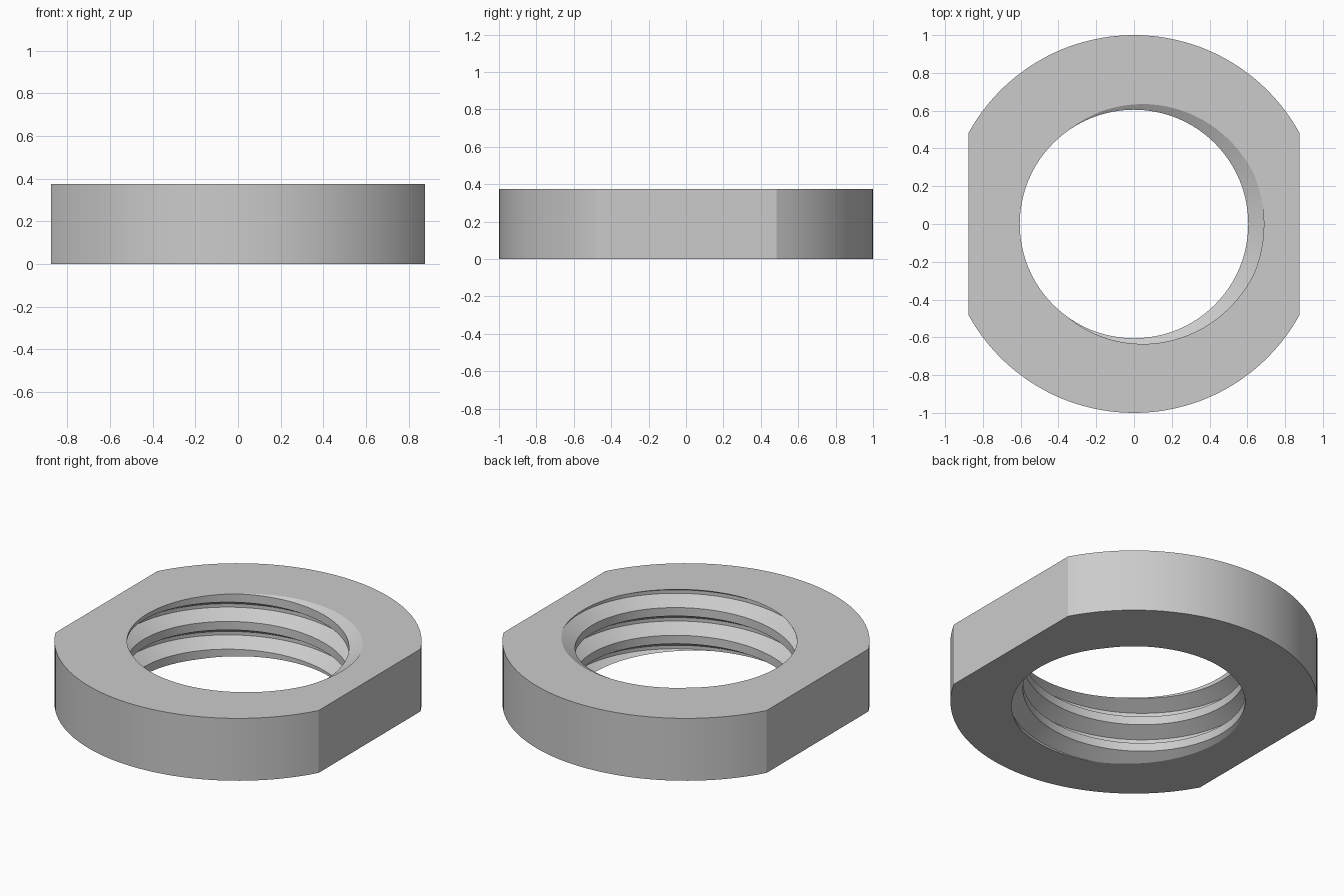
import bpy, bmesh, math
from mathutils import Vector

cube = bpy.data.objects.get("Cube")
if cube:
    bpy.data.objects.remove(cube, do_unlink=True)

HEIGHT = 0.375
FLAT_X = 0.875
PITCH = 1 / 6
MINOR, MAJOR = 0.605, 0.6875
STEPS = 96
TURNS = 6

steel = bpy.data.materials.new("grey_steel")
steel.use_nodes = True
grey = (0.6, 0.6, 0.6, 1)
steel.diffuse_color = grey
steel.node_tree.nodes["Principled BSDF"].inputs["Base Color"].default_value = grey


def make_object(name, bm):
    bmesh.ops.recalc_face_normals(bm, faces=bm.faces)
    mesh = bpy.data.meshes.new(name)
    bm.to_mesh(mesh)
    bm.free()
    mesh.materials.append(steel)
    obj = bpy.data.objects.new(name, mesh)
    bpy.context.collection.objects.link(obj)
    return obj


# Round blank with two flats
bm = bmesh.new()
start = math.acos(FLAT_X)
sweep = math.pi - 2 * start
arc = [start + sweep * i / 48 for i in range(49)]
angles = arc + [a + math.pi for a in arc]
base = bm.faces.new([bm.verts.new((math.cos(a), math.sin(a), 0)) for a in angles])
top = bmesh.ops.extrude_face_region(bm, geom=[base])["geom"]
bmesh.ops.translate(bm, vec=(0, 0, HEIGHT),
                    verts=[v for v in top if isinstance(v, bmesh.types.BMVert)])
nut = make_object("threaded_nut_body", bm)

# Right-handed threaded rod, used to cut the bore
bm = bmesh.new()
floor_half = PITCH / 16
mouth_half = floor_half + (MAJOR - MINOR) / math.sqrt(3)
profile = [(MINOR, -mouth_half), (MAJOR, -floor_half),
           (MAJOR, floor_half), (MINOR, mouth_half)]
last = STEPS * TURNS
rows = []
for i in range(last + 1):
    a = math.tau * i / STEPS
    z = HEIGHT + PITCH * (i / STEPS - 4)
    rows.append([bm.verts.new((r * math.cos(a), r * math.sin(a), z + dz))
                 for r, dz in profile])
for i in range(last):
    low, high = rows[i], rows[i + 1]
    for j in range(3):
        bm.faces.new((low[j], high[j], high[j + 1], low[j + 1]))
    if i + STEPS < last:
        bm.faces.new((low[3], high[3], rows[i + 1 + STEPS][0], rows[i + STEPS][0]))

# Close each end of the rod with a fan
bottom_loop = [r[0] for r in rows[STEPS::-1]] + rows[0][1:]
top_loop = [r[3] for r in rows[last - STEPS:]] + rows[last][2::-1]
for loop, z in ((bottom_loop, rows[0][0].co.z), (top_loop, rows[last][3].co.z)):
    hub = bm.verts.new((0, 0, z))
    for a, b in zip(loop, loop[1:] + loop[:1]):
        bm.faces.new((hub, a, b))
cutter = make_object("thread_cutter", bm)
cutter.hide_render = True

# Cut the thread, then smooth the curved walls only
mod = nut.modifiers.new("thread", 'BOOLEAN')
mod.operation = 'DIFFERENCE'
mod.solver = 'EXACT'
mod.object = cutter
bpy.ops.object.select_all(action='DESELECT')
nut.select_set(True)
bpy.context.view_layer.objects.active = nut
bpy.ops.object.modifier_apply(modifier=mod.name)
bpy.data.objects.remove(cutter, do_unlink=True)
bpy.ops.object.shade_smooth_by_angle(angle=math.radians(25))
